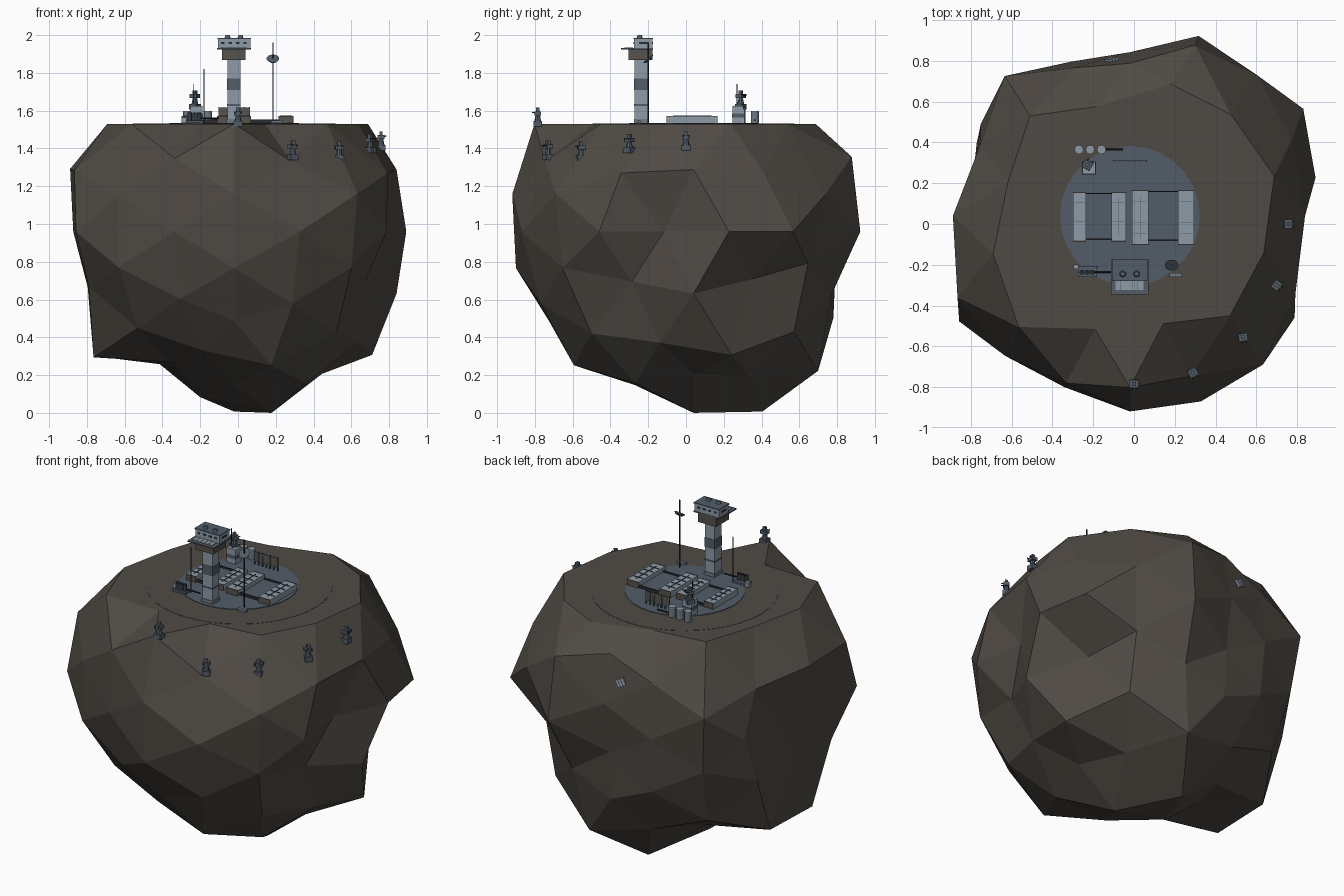
import bpy, bmesh, math
from itertools import combinations
from mathutils import Vector, Matrix
from mathutils.bvhtree import BVHTree

if "Cube" in bpy.data.objects:
    bpy.data.objects.remove(bpy.data.objects["Cube"])

COLOURS = {
    "rock": (0.078, 0.068, 0.057),
    "slate": (0.085, 0.108, 0.140),
    "pale_metal": (0.27, 0.325, 0.395),
    "mid_metal": (0.16, 0.195, 0.24),
    "charcoal": (0.020, 0.023, 0.028),
    "taupe": (0.095, 0.085, 0.072),
}
MATS = {}
for mat_name, rgb in COLOURS.items():
    MATS[mat_name] = bpy.data.materials.new(mat_name)
    MATS[mat_name].diffuse_color = (*rgb, 1)


def finish(name, bm, mat):
    mesh = bpy.data.meshes.new(name)
    bm.to_mesh(mesh)
    bm.free()
    mesh.materials.append(MATS[mat])
    ob = bpy.data.objects.new(name, mesh)
    bpy.context.collection.objects.link(ob)
    return ob


def box(name, x, y, z, mat, frame=Matrix()):
    """Box from (low, high) pairs on each axis."""
    bm = bmesh.new()
    mid = Vector([(a + b) / 2 for a, b in (x, y, z)])
    size = [b - a for a, b in (x, y, z)]
    bmesh.ops.create_cube(bm, size=1, matrix=frame @ Matrix.Translation(mid) @ Matrix.Diagonal((*size, 1)))
    return finish(name, bm, mat)


def rod(name, a, b, r, mat, r2=None, sides=8, frame=Matrix()):
    """Cylinder or cone from point a to point b."""
    a, b = Vector(a), Vector(b)
    turn = (b - a).to_track_quat('Z', 'Y').to_matrix().to_4x4()
    bm = bmesh.new()
    bmesh.ops.create_cone(bm, cap_ends=True, segments=sides, radius1=r, radius2=r if r2 is None else r2,
                          depth=(b - a).length, matrix=frame @ Matrix.Translation((a + b) / 2) @ turn)
    return finish(name, bm, mat)


# ---- Asteroid: thirds-subdivided icosahedron, radius set ring by ring
# key = 100 * unit height, values run anticlockwise from +x
RINGS = {
    73: (.99, .82, .85, .81), 65: (.97, .82, .92, .90), 58: (.86, .85, .945, .85),
    53: (.88, .99), 40: (.98, .85, .96, .92), 36: (.92, .93), 33: (.93, .86, .99, .95),
    20: (.95, .82, .94, .94, .98, 1.0),
    0: (.93, 1.0, .945, .81, .86, .79, .87, .985, .90, .975, .95, .78),
    -20: (.83, .77, .88, .94, .96, .95), -33: (.77, .88, .90, .81), -36: (.92, .83),
    -40: (.85, .85, .88, .945), -53: (.87, .90), -58: (.92, .92, .885, .935),
    -65: (1.0, 1.01, 1.02, .90), -73: (1.01, .90, .86, .97),
    -85: (.885, .90, .83, .80, .81, .94), -93: (1.02, .87), -98: (.98, .895),
}
CENTRE, TOP = Vector((-.02, .04, .96)), 1.53
g = (1 + 5 ** .5) / 2
corners = []
for s in (1, -1):
    for t in (1, -1):
        corners += [Vector((s, 0, t * g)), Vector((0, s * g, t)), Vector((s * g, t, 0))]
near = lambda *p: all((a - b).length < 2.1 for a, b in combinations(p, 2))
dirs = list(corners)
for a, b in combinations(corners, 2):
    if near(a, b):
        dirs += [2 * a + b, a + 2 * b]
dirs += [a + b + c for a, b, c in combinations(corners, 3) if near(a, b, c)]
dirs = [d.normalized() for d in dirs]

bm = bmesh.new()
for d in dirs:
    bm.verts.new(d)
bmesh.ops.convex_hull(bm, input=bm.verts[:])
rings = {}
for v in bm.verts:
    rings.setdefault(round(v.co.z * 100), []).append(v)
for level, ring in rings.items():
    ring.sort(key=lambda v: (math.atan2(v.co.y, v.co.x) + 0.01) % math.tau)
    radii = RINGS.get(level, (.9,) * len(ring))
    for v, r in zip(ring, radii):
        flat = v.co.z > .55 or (level == 53 and v.co.y < 0)
        v.co = v.co * r + CENTRE
        if flat:
            v.co.z = TOP
bmesh.ops.recalc_face_normals(bm, faces=bm.faces[:])
surface = BVHTree.FromBMesh(bm)
finish("asteroid", bm, "rock")

# ---- Landing pad
rod("ground_apron", (-.02, .04, TOP - .004), (-.02, .04, TOP + .0015), .535, "rock", sides=40)
rod("base_pad", (-.02, .04, TOP - .003), (-.02, .04, TOP + .005), .343, "slate", sides=28)
Z = TOP + .005

# ---- Long habitat blocks with dull end walls and roof ribs, and the yards between them
for x0, x1, y0, y1 in ((-.30, -.235, -.085, .155), (-.11, -.04, -.085, .155),
                       (-.01, .07, -.10, .165), (.215, .295, -.10, .165)):
    xm = (x0 + x1) / 2
    box("habitat_block", (x0, x1), (y0, y1), (Z, 1.571), "pale_metal")
    for y in (y0, y1):
        box("habitat_end_wall", (x0, x1), (y - .003, y + .003), (Z, 1.572), "taupe")
    box("roof_spine", (xm - .001, xm + .001), (y0 + .03, y1 - .03), (1.571, 1.575), "slate")
    for i in range(4):
        y = y0 + (y1 - y0) * (i + 1) / 5
        box("roof_rib", (x0 + .008, x1 - .008), (y - .001, y + .001), (1.571, 1.575), "slate")
for x0, x1, y0, y1 in ((-.235, -.11, -.075, .15), (.07, .215, -.08, .16)):
    box("yard_floor", (x0, x1), (y0, y1), (Z, Z + .008), "slate")
    for y in (y0, y1):
        box("yard_wall", (x0, x1), (y - .003, y + .003), (Z, Z + .018), "charcoal")

# ---- Control tower, a square shaft with bands
TX, TY = -.022, -.238
for z0, z1, h, mat in ((Z, 1.555, .038, "mid_metal"), (1.555, 1.71, .034, "pale_metal"),
                       (1.625, 1.635, .036, "slate"), (1.71, 1.77, .036, "slate"),
                       (1.77, 1.872, .034, "pale_metal")):
    box("tower_shaft", (TX - h, TX + h), (TY - h, TY + h), (z0, z1), mat)
box("tower_collar", (TX - .063, TX + .063), (-.305, -.178), (1.868, 1.924), "taupe")
box("tower_balcony", (-.112, .07), (-.345, -.175), (1.924, 1.931), "slate")
for i in range(5):
    x = -.092 + i * .028
    box("balcony_plate", (x, x + .026), (-.325, -.28), (1.931, 1.935), "pale_metal")
box("tower_cab", (-.105, .065), (-.275, -.178), (1.931, 1.979), "pale_metal")
box("cab_roof", (-.108, .068), (-.279, -.174), (1.979, 1.986), "slate")
for i in range(4):
    x = -.08 + i * .039
    for y in (-.277, -.180):
        box("cab_window", (x - .009, x + .009), (y, y + .004), (1.954, 1.964), "charcoal")
for x in (-.107, .063):
    box("cab_side_window", (x, x + .004), (-.25, -.205), (1.954, 1.964), "charcoal")
for x in (-.055, .013):
    rod("roof_dome", (x, -.245, 1.986), (x, -.245, 2.0), .016, "slate", r2=.011, sides=10)

# ---- Masts and tilted dish
rod("dish_mast", (.185, -.2, Z), (.185, -.2, 1.96), .004, "charcoal", sides=6)
rod("mast_dish", (.185, -.194, 1.866), (.185, -.202, 1.876), .022, "slate", r2=.034, sides=14)
box("mast_plinth", (.175, .235), (-.26, -.24), (Z, Z + .012), "mid_metal")
rod("short_mast", (-.18, -.21, Z), (-.18, -.21, 1.82), .003, "charcoal", sides=6)

# ---- Fence panel with posts
box("fence_rail", (-.1, .06), (.308, .312), (1.6, 1.616), "taupe")
box("fence_panel", (-.1, .06), (.309, .311), (1.555, 1.6), "taupe")
for i in range(7):
    x = -.1 + i * .16 / 6
    box("fence_post", (x - .003, x + .003), (.306, .314), (Z, 1.62), "slate")

# ---- Storage tanks with pipe
for x in (-.27, -.215, -.16):
    rod("storage_tank", (x, .365, Z), (x, .365, 1.592), .022, "mid_metal", sides=12)
    rod("tank_lid", (x, .365, 1.592), (x, .365, 1.598), .022, "pale_metal", sides=12)
rod("tank_pipe", (-.15, .365, 1.55), (-.055, .365, 1.55), .005, "charcoal")

# ---- Pump station in front of the left blocks
box("pump_base", (-.275, -.185), (-.26, -.205), (Z, Z + .012), "slate")
box("pump_cabinet", (-.298, -.272), (-.222, -.198), (Z, 1.565), "pale_metal")
for x in (-.255, -.23, -.205):
    rod("pump_drum", (x, -.237, Z), (x, -.237, 1.585), .012, "slate", sides=10)
    rod("pump_drum_cap", (x, -.237, 1.585), (x, -.237, 1.59), .012, "charcoal", sides=10)
rod("pump_pipe", (-.2, -.235, 1.56), (-.1, -.235, 1.56), .005, "charcoal")


# ---- Gun turrets on the rim, and one on the guard house
def turret(x, y, z, aim):
    f = Matrix.Translation((x, y, z)) @ Matrix.Rotation(aim, 4, 'Z')
    box("turret_foot", (-.023, .023), (-.023, .023), (-.015, .014), "slate", f)
    rod("turret_neck", (0, 0, .014), (0, 0, .045), .018, "slate", r2=.012, frame=f)
    box("turret_head", (-.022, .022), (-.018, .018), (.045, .066), "slate", f)
    box("turret_sensor", (-.01, .01), (-.009, .009), (.066, .086), "slate", f)
    for s in (-.012, .012):
        rod("turret_barrel", (s, -.01, .058), (s, -.03, .061), .003, "charcoal", sides=6, frame=f)


for x, y, z, aim in ((0, -.785, 1.53, 0), (.29, -.73, 1.355, .5), (.535, -.555, 1.35, .2),
                     (.70, -.30, 1.39, .9), (.757, 0, 1.405, 1.57)):
    turret(x, y, z, aim)
box("guard_house", (-.252, -.188), (.245, .305), (Z, 1.625), "pale_metal")
box("guard_house_band", (-.254, -.186), (.243, .307), (1.565, 1.585), "slate")
turret(-.228, .29, 1.622, 2.6)
rod("guard_aerial", (-.235, .27, 1.62), (-.235, .27, 1.74), .002, "charcoal", sides=6)

# ---- Vent hatch on the rear slope
spot, normal, _, _ = surface.ray_cast(Vector((-.11, 2, 1.27)), Vector((0, -1, 0)))
if spot:
    hatch = (Matrix.Translation(spot) @ normal.to_track_quat('Z', 'Y').to_matrix().to_4x4()
             @ Matrix.Rotation(.5, 4, 'Z'))
    for i in (-1, 0, 1):
        box("vent_slat", (i * .018 - .008, i * .018 + .008), (-.024, .024), (-.005, .012), "pale_metal", hatch)

for m in bpy.data.materials:
    if m.users and not m.is_grease_pencil:
        m.use_nodes = True
        m.node_tree.nodes["Principled BSDF"].inputs["Base Color"].default_value = m.diffuse_color
